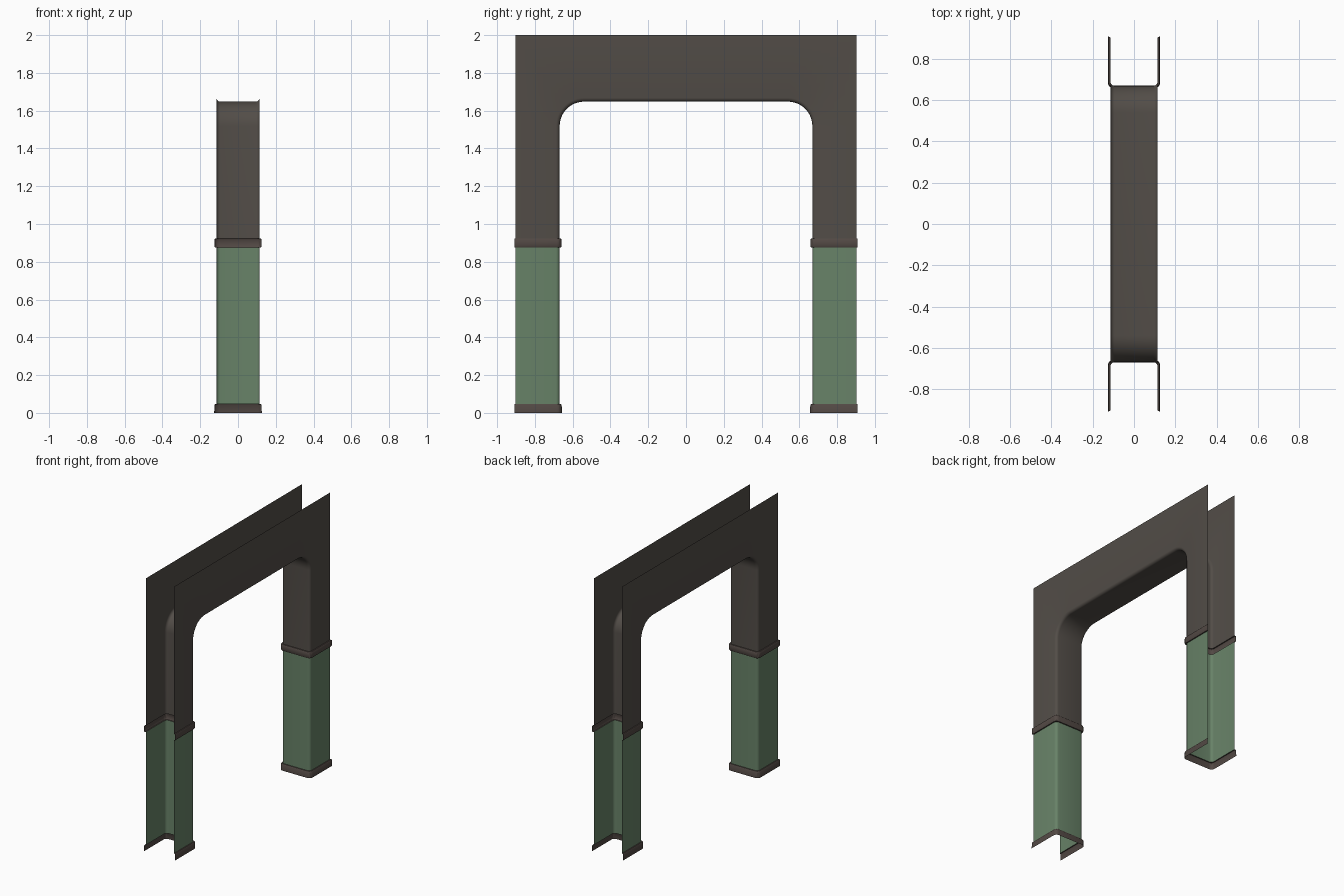
import bpy, bmesh, math

if "Cube" in bpy.data.objects:
    bpy.data.objects.remove(bpy.data.objects["Cube"])

HW, INNER, OUTER = 0.114, 0.669, 0.903   # half thickness, opening edge, outer edge
TOP, OPEN_TOP, CORNER, BEV = 2.0, 1.648, 0.13, 0.02
Z_TRIM0, Z_LEG, Z_BAND0, Z_BAND1 = 0.0, 0.048, 0.876, 0.922


def material(name, col):
    m = bpy.data.materials.new(name)
    m.diffuse_color = (*col, 1)
    m.use_nodes = True
    m.node_tree.nodes["Principled BSDF"].inputs["Base Color"].default_value = m.diffuse_color
    return m


WALL = material("dark plaster", (0.085, 0.074, 0.064))
TRIM = material("brown trim", (0.085, 0.066, 0.058))
GREEN = material("green paint", (0.138, 0.225, 0.138))


def section(bulge=0.0):
    """U section: (x, depth into the wall, is outer end)."""
    n, w, r = 4, HW + bulge, BEV + bulge * 0.5
    half = []
    for i in range(n + 1):
        a = math.pi / 2 * i / n
        half.append((w - r + r * math.cos(a), r - r * math.sin(a) - bulge, False))
    right = [(w, None, True)] + half
    return right + [(-x, d, e) for x, d, e in reversed(right)]


def loft(name, rows, mat):
    """Skin an open sheet over rows of points."""
    bm = bmesh.new()
    grid = [[bm.verts.new(p) for p in row] for row in rows]
    for a, b in zip(grid, grid[1:]):
        for i in range(len(a) - 1):
            bm.faces.new((a[i], a[i + 1], b[i + 1], b[i]))
    # front sides face away from the wall's inside
    big = max(bm.faces, key=lambda f: abs(f.normal.x) * f.calc_area() if f.normal_update() is None else 0)
    if big.normal.x * big.calc_center_median().x < 0:
        bmesh.ops.reverse_faces(bm, faces=bm.faces[:])
    me = bpy.data.meshes.new(name)
    bm.to_mesh(me)
    bm.free()
    me.materials.append(mat)
    ob = bpy.data.objects.new(name, me)
    bpy.context.collection.objects.link(ob)
    bpy.context.view_layer.objects.active = ob
    ob.select_set(True)
    bpy.ops.object.shade_smooth_by_angle(angle=math.radians(35))
    ob.select_set(False)
    return ob


def leg_row(side, z, bulge=0.0):
    return [(x, side * (OUTER + bulge * 0.5 if end else INNER + d), z)
            for x, d, end in section(bulge)]


# arch: sweep the U section round the opening, outer end lands on the rectangle
def arch_row(side, t=None):
    if t is None:
        return leg_row(side, Z_BAND1)
    cy, cz = INNER - CORNER, OPEN_TOP - CORNER
    c, s = math.cos(t), math.sin(t)
    k = 1 / max(c, s)
    row = []
    for x, d, end in section():
        if end:
            y, z = cy + (OUTER - cy) * c * k, cz + (TOP - cz) * s * k
        else:
            y, z = cy + (CORNER + d) * c, cz + (CORNER + d) * s
        row.append((x, side * y, z))
    return row


angles = [math.pi / 2 * i / 12 for i in range(13)]
rows = [arch_row(1)] + [arch_row(1, t) for t in angles]
rows += [arch_row(-1, t) for t in reversed(angles)] + [arch_row(-1)]
loft("arch", rows, WALL)

# legs and their bands
for side, tag in ((1, "back"), (-1, "front")):
    loft(tag + "_leg_panel", [leg_row(side, Z_LEG), leg_row(side, Z_BAND0)], GREEN)
    loft(tag + "_base_trim", [leg_row(side, Z_TRIM0, 0.012), leg_row(side, Z_LEG - 0.006, 0.011),
                              leg_row(side, Z_LEG, 0.007), leg_row(side, Z_LEG)], TRIM)
    loft(tag + "_middle_trim", [leg_row(side, Z_BAND0), leg_row(side, Z_BAND0, 0.008),
                                leg_row(side, Z_BAND0 + 0.005, 0.011),
                                leg_row(side, Z_BAND1 - 0.005, 0.011),
                                leg_row(side, Z_BAND1, 0.008), leg_row(side, Z_BAND1)], TRIM)
